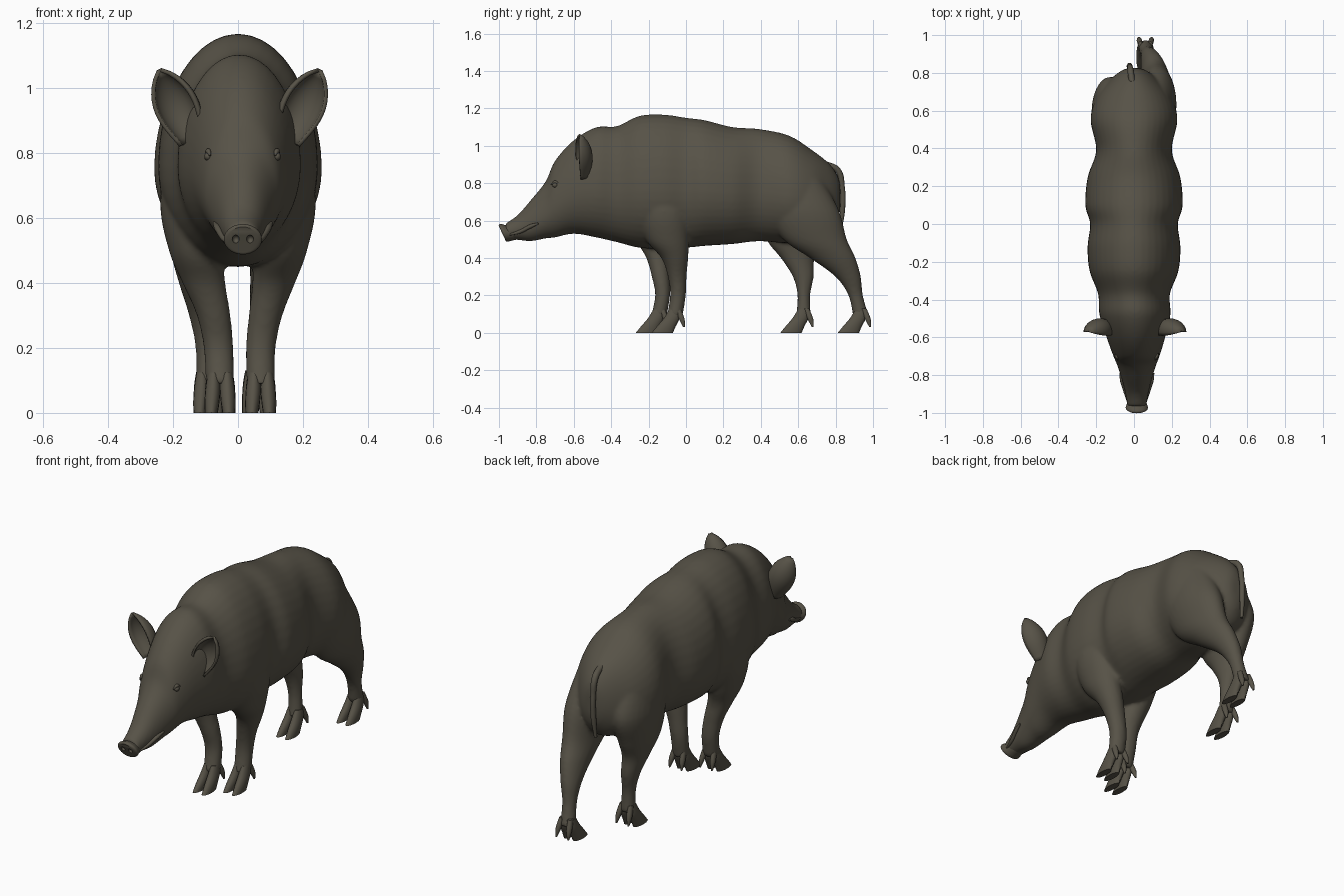
import bpy, bmesh, math
from mathutils import Vector, Matrix

cube = bpy.data.objects.get("Cube")
if cube:
    bpy.data.objects.remove(cube, do_unlink=True)

hide = bpy.data.materials.new("dark brown hide")
hide.use_nodes = True
hide.diffuse_color = (.095, .085, .063, 1)
hide.node_tree.nodes["Principled BSDF"].inputs["Base Color"].default_value = hide.diffuse_color


def finish(name, bm):
    """Turn a bmesh into a smooth-shaded object."""
    bmesh.ops.recalc_face_normals(bm, faces=bm.faces)
    for f in bm.faces:
        f.smooth = True
    mesh = bpy.data.meshes.new(name)
    bm.to_mesh(mesh)
    bm.free()
    ob = bpy.data.objects.new(name, mesh)
    bpy.context.collection.objects.link(ob)
    mesh.materials.append(hide)
    return ob


def smooth_rows(rows, steps):
    """Catmull-Rom interpolation of section parameters."""
    out = []
    for i in range(len(rows) - 1):
        quad = [rows[max(i - 1, 0)], rows[i], rows[i + 1], rows[min(i + 2, len(rows) - 1)]]
        for s in range(steps):
            t = s / steps
            out.append([b + .5 * t * (c - a + t * (2*a - 5*b + 4*c - d + t * (3*(b - c) + d - a)))
                        for a, b, c, d in zip(*quad)])
    return out + [rows[-1]]


def loft(bm, rows, ring, steps=4, seg=28):
    """Skin closed rings along interpolated rows, with capped ends."""
    loops = []
    for row in smooth_rows(rows, steps):
        angles = [math.tau * k / seg for k in range(seg)]
        loops.append([bm.verts.new(ring(row, math.cos(a), math.sin(a))) for a in angles])
    for a, b in zip(loops, loops[1:]):
        for k in range(seg):
            n = (k + 1) % seg
            bm.faces.new((a[k], a[n], b[n], b[k]))
    bm.faces.new(loops[0][::-1])
    bm.faces.new(loops[-1])


def trunk_ring(row, c, s):
    # row: y, belly height, back height, half width, x offset; widest below the middle
    y, low, high, half, x = row
    mid = low + .43 * (high - low)
    return (x + half * c, y, mid + s * ((high - mid) if s > 0 else (mid - low)))


def limb_ring(row, c, s):
    # row: x, y, z, x radius, y radius
    x, y, z, rx, ry = row
    return (x + rx * c, y + ry * s, z)


# Trunk, neck and head
trunk = [
    (-.965, .50, .585, .05, .015), (-.9, .497, .63, .06, .015), (-.83, .49, .71, .077, .015),
    (-.75, .505, .81, .102, .014), (-.7, .51, .92, .122, .013), (-.6, .53, 1.03, .155, .01),
    (-.48, .51, 1.1, .188, .005), (-.37, .485, 1.105, .19, 0), (-.25, .455, 1.16, .235, 0),
    (-.12, .45, 1.167, .246, 0), (0, .455, 1.15, .232, 0), (.1, .465, 1.137, .258, 0),
    (.25, .475, 1.1, .245, 0), (.39, .49, 1.09, .2, 0), (.55, .48, 1.055, .23, 0),
    (.67, .5, .98, .2, 0), (.76, .53, .91, .13, 0), (.81, .6, .84, .07, 0),
    (.825, .66, .78, .03, 0)]

# Legs in mid stride, from shoulder or hip to ankle
legs = {
    "front_left": [(.12, -.13, .85, .09, .13), (.145, -.12, .65, .095, .135), (.13, -.1, .5, .083, .115),
                   (.11, -.06, .4, .066, .072), (.085, -.047, .3, .052, .05),
                   (.07, -.043, .2, .046, .042), (.07, -.06, .09, .044, .042)],
    "front_right": [(-.12, -.15, .85, .09, .13), (-.145, -.15, .65, .095, .135), (-.13, -.16, .5, .083, .105),
                    (-.105, -.15, .4, .066, .062), (-.075, -.135, .3, .052, .048),
                    (-.06, -.125, .2, .046, .04), (-.055, -.145, .09, .044, .042)],
    "hind_left": [(.11, .58, .82, .09, .15), (.125, .63, .65, .1, .19), (.12, .69, .5, .085, .17),
                  (.105, .785, .4, .068, .122), (.085, .867, .3, .05, .068),
                  (.07, .907, .2, .036, .039), (.06, .935, .09, .04, .042)],
    "hind_right": [(-.11, .57, .82, .09, .15), (-.125, .59, .65, .1, .19), (-.125, .58, .5, .083, .15),
                   (-.118, .597, .4, .064, .09), (-.105, .627, .3, .046, .056),
                   (-.095, .63, .2, .036, .034), (-.09, .628, .09, .04, .04)]}

bm = bmesh.new()
loft(bm, trunk, trunk_ring, 5, 40)
body = finish("body_and_legs", bm)
parts = [body]
for name, rows in legs.items():
    bm = bmesh.new()
    loft(bm, rows, limb_ring, 5)
    parts.append(finish(name + "_leg", bm))

# Fuse legs into the trunk as one skin
bpy.ops.object.select_all(action='DESELECT')
for ob in parts:
    ob.select_set(True)
bpy.context.view_layer.objects.active = body
bpy.ops.object.join()
remesh = body.modifiers.new("skin", 'REMESH')
remesh.mode, remesh.voxel_size, remesh.use_smooth_shade = 'VOXEL', .01, True
relax = body.modifiers.new("relax", 'SMOOTH')
relax.factor, relax.iterations = .5, 6

# Cloven hooves: two toes and two dew claws on each foot
for name, rows in legs.items():
    x, y = rows[-1][:2]
    bm = bmesh.new()
    for side in (-1, 1):
        toe = [(x + side * .02, y, .125, .018, .03), (x + side * .022, y - .015, .08, .023, .042),
               (x + side * .025, y - .045, .035, .023, .05), (x + side * .027, y - .067, 0, .02, .057)]
        claw = [(x + side * .026, y + .015, .13, .012, .016), (x + side * .032, y + .037, .075, .014, .016),
                (x + side * .036, y + .05, .03, .004, .005)]
        loft(bm, toe, limb_ring, 4, 16)
        loft(bm, claw, limb_ring, 3, 10)
    hoof = finish(name + "_hoof", bm)
    bpy.context.view_layer.objects.active = hoof
    hoof.select_set(True)
    bpy.ops.object.shade_smooth_by_angle(angle=math.radians(45))
    hoof.select_set(False)


def ball(bm, centre, radii):
    m = Matrix.Translation(centre) @ Matrix.Diagonal((*radii, 1))
    bmesh.ops.create_uvsphere(bm, u_segments=20, v_segments=12, radius=1, matrix=m)


# Snout disc with nostrils, leaning forward at the top
def snout_ring(row, c, s):
    y, r = row
    return (.015 + r * 1.25 * c, y - .018 * s, .535 + r * s)


bm = bmesh.new()
loft(bm, [(-.92, .036), (-.95, .042), (-.97, .047), (-.98, .045), (-.984, .038)], snout_ring, 3)
snout = finish("snout", bm)
bm = bmesh.new()
for side in (-1, 1):
    ball(bm, (.015 + side * .022, -.986, .535), (.011, .016, .013))
nostrils = finish("nostril_cutter", bm)
nostrils.hide_render = True
cut = snout.modifiers.new("nostrils", 'BOOLEAN')
cut.operation, cut.object = 'DIFFERENCE', nostrils
bpy.context.view_layer.objects.active = snout
bpy.ops.object.modifier_apply(modifier=cut.name)
bpy.data.objects.remove(nostrils, do_unlink=True)
snout.select_set(True)
bpy.ops.object.shade_smooth_by_angle(angle=math.radians(40))
snout.select_set(False)


def tube(name, points, radius):
    """Round tube along a smooth path; each point holds a radius scale."""
    curve = bpy.data.curves.new(name, 'CURVE')
    curve.dimensions, curve.bevel_depth, curve.use_fill_caps = '3D', radius, True
    spline = curve.splines.new('BEZIER')
    spline.bezier_points.add(len(points) - 1)
    for p, (x, y, z, r) in zip(spline.bezier_points, points):
        p.co, p.radius = (x, y, z), r
        p.handle_left_type = p.handle_right_type = 'AUTO'
    curve.materials.append(hide)
    bpy.context.collection.objects.link(bpy.data.objects.new(name, curve))


tube("tail", [(-.01, .75, .9, 1.2), (-.018, .81, .87, 1.2), (-.022, .835, .78, 1),
              (-.025, .837, .66, 1), (-.03, .825, .55, .6)], .014)

# Paired ears, eyes, brows and lips
for label, side in (("left", 1), ("right", -1)):
    bm = bmesh.new()
    root, tip = Vector((.145, -.56, .84)), Vector((.246, -.57, 1.055))
    across = Vector((.88, .15, -.4))
    back = Vector((-.25, 1, .1)).normalized()
    grid = []
    for i in range(13):
        u = i / 12
        width = .064 * math.sin(math.pi * (.17 + .83 * u ** 1.25)) ** .7 if i < 12 else .004
        centre = root.lerp(tip, u)
        row = []
        for k in range(13):
            a = math.radians(-15 + k * 17.5)
            p = centre + width * (across * math.cos(a) + back * math.sin(a) * .95)
            row.append(bm.verts.new((.005 + side * p.x, p.y, p.z)))
        grid.append(row)
    for a, b in zip(grid, grid[1:]):
        for k in range(12):
            bm.faces.new((a[k], a[k + 1], b[k + 1], b[k]))
    ear = finish(label + "_ear", bm)
    thick = ear.modifiers.new("thickness", 'SOLIDIFY')
    thick.thickness, thick.offset = .012, 0

    bm = bmesh.new()
    ball(bm, (.014 + side * .106, -.7, .79), (.012, .015, .013))
    finish(label + "_eye", bm)
    tube(label + "_brow", [(.014 + side * .1, -.722, .793, .3), (.014 + side * .106, -.7, .806, 1),
                           (.014 + side * .112, -.675, .79, .3)], .009)
    tube(label + "_lip", [(.015 + side * .046, -.945, .525, .5), (.015 + side * .06, -.89, .54, 1),
                          (.015 + side * .078, -.83, .57, 1.1), (.015 + side * .088, -.79, .585, .5)], .01)
